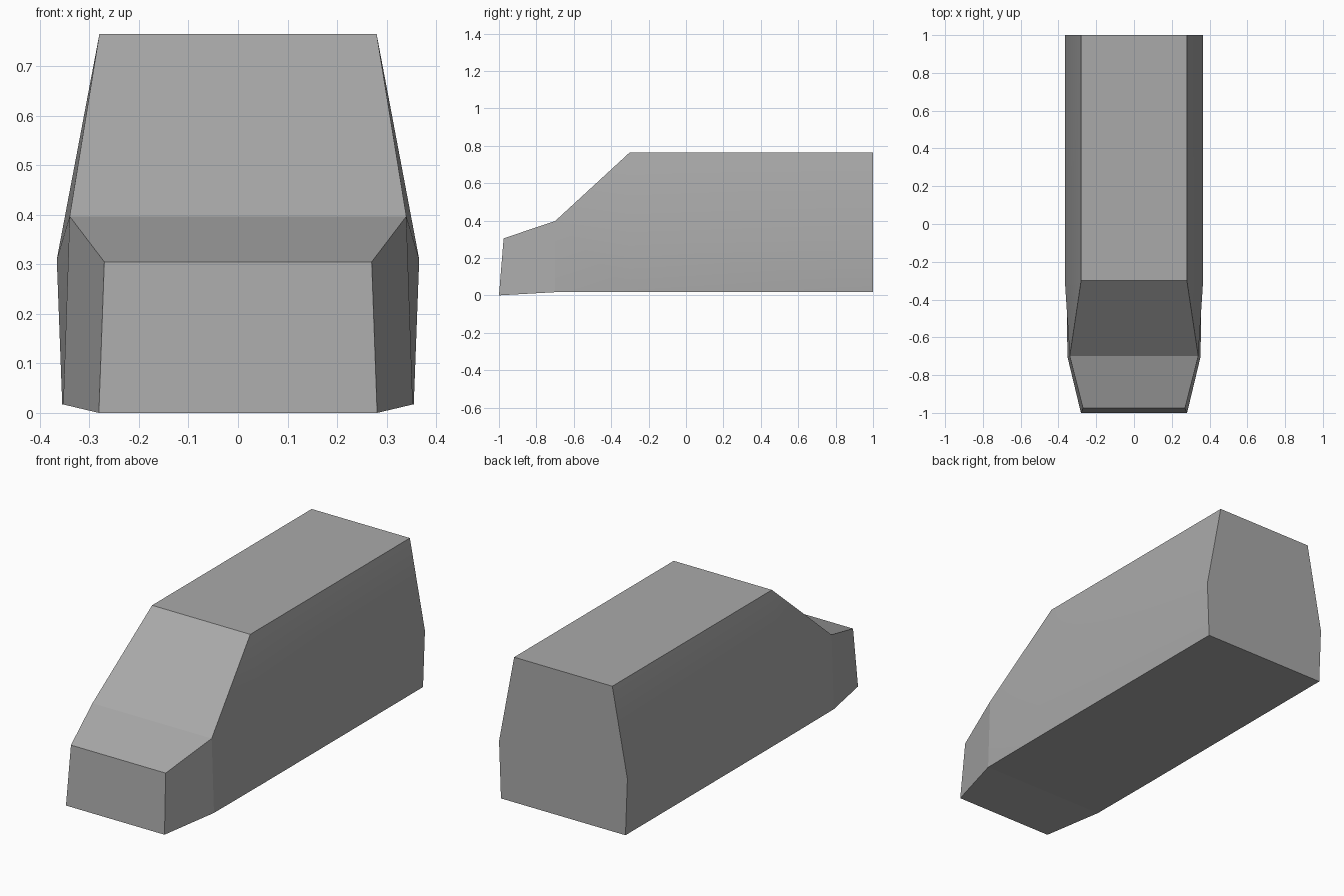
import bpy
import bmesh

cube = bpy.data.objects.get("Cube")
if cube:
    bpy.data.objects.remove(cube, do_unlink=True)

# Body paint
paint = bpy.data.materials.new("plain grey")
paint.use_nodes = True
grey = (0.4, 0.4, 0.4, 1.0)
paint.diffuse_color = grey
paint.node_tree.nodes["Principled BSDF"].inputs["Base Color"].default_value = grey

# Cross-sections from tail to nose: y, then half-width and height from sill up
sections = [
    (1.0, [(0.355, 0.017), (0.366, 0.31), (0.28, 0.765)]),
    (-0.3, [(0.355, 0.017), (0.366, 0.31), (0.28, 0.765)]),
    (-0.7, [(0.353, 0.017), (0.34, 0.397)]),
    (-1.0, [(0.281, 0.0), (0.27, 0.305)]),
]
NOSE_RAKE = 0.025

bm = bmesh.new()
sides = {1: [], -1: []}
for s in sides:
    for y, profile in sections:
        ring = [bm.verts.new((s * x, y, z)) for x, z in profile]
        sides[s].append(ring)
    sides[s][-1][-1].co.y += NOSE_RAKE

smooth_faces = set()
for tail, roof, cowl, nose in sides.values():
    # Flanks, with the belt line running out at the base of the windscreen
    for i in range(2):
        smooth_faces.add(bm.faces.new((tail[i], roof[i], roof[i + 1], tail[i + 1])))
    smooth_faces.add(bm.faces.new((roof[0], cowl[0], cowl[1], roof[1])))
    smooth_faces.add(bm.faces.new((roof[1], cowl[1], roof[2])))
    # Tapered front wings
    bm.faces.new((cowl[0], nose[0], nose[1], cowl[1]))

# Underside, then roof, windscreen and bonnet
left, right = sides[1], sides[-1]
for i in range(len(sections) - 1):
    for k in (0, -1):
        bm.faces.new((left[i][k], left[i + 1][k], right[i + 1][k], right[i][k]))

# Tail and nose panels
for i in (0, -1):
    bm.faces.new(left[i] + right[i][::-1])

bmesh.ops.recalc_face_normals(bm, faces=bm.faces)

# Soft shading only across the flank panels
for face in bm.faces:
    face.smooth = face in smooth_faces
for edge in bm.edges:
    edge.smooth = all(f in smooth_faces for f in edge.link_faces)

mesh = bpy.data.meshes.new("van_body")
bm.to_mesh(mesh)
bm.free()
mesh.materials.append(paint)
body = bpy.data.objects.new("van_body", mesh)
bpy.context.scene.collection.objects.link(body)
